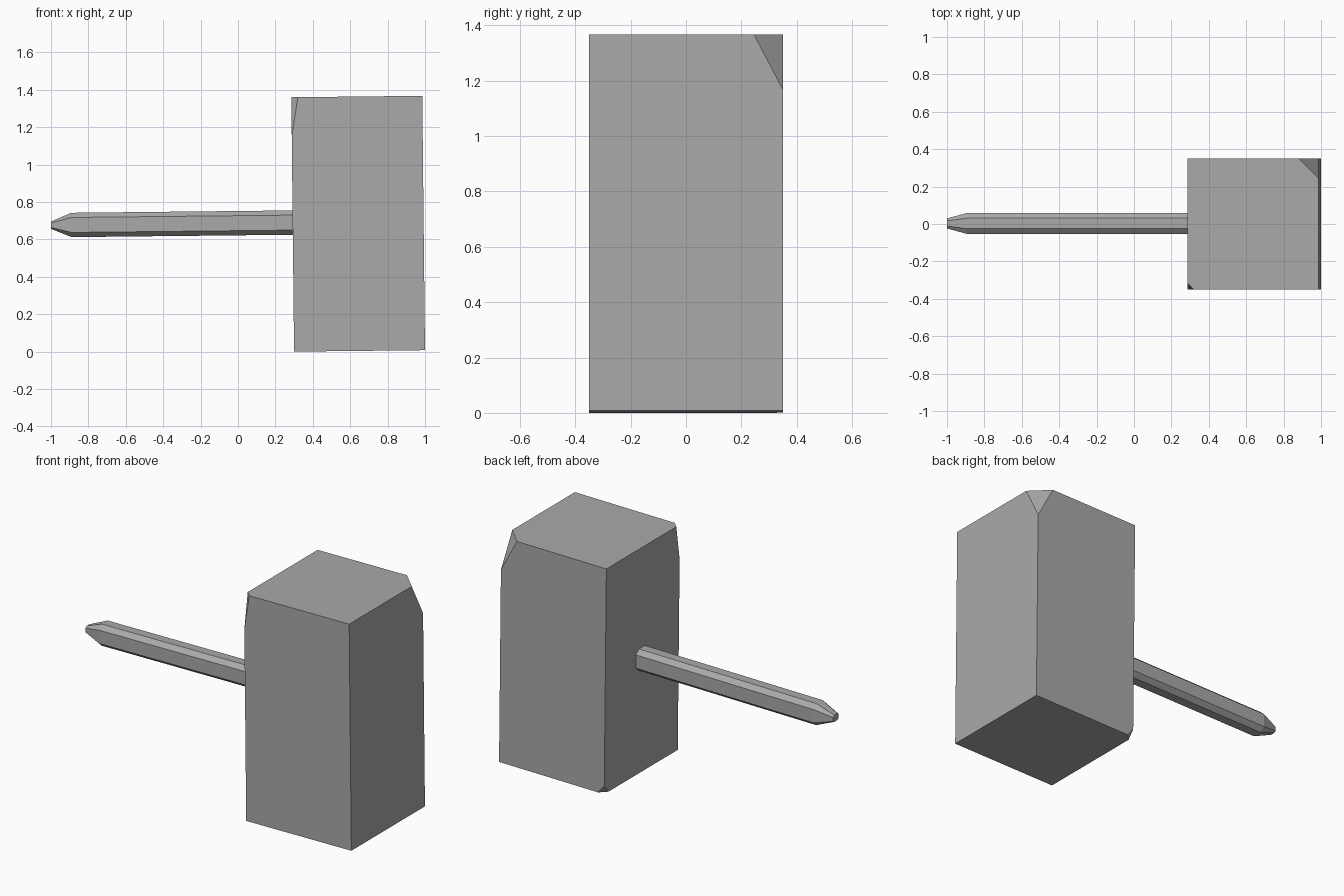
import bpy, bmesh
from mathutils import Vector

cube = bpy.data.objects.get("Cube")
if cube:
    bpy.data.objects.remove(cube, do_unlink=True)

TILT = -0.0107  # the whole hammer leans very slightly

grey = bpy.data.materials.new("stone grey")
grey.use_nodes = True
colour = (0.4, 0.4, 0.4, 1)
grey.diffuse_color = colour
grey.node_tree.nodes["Principled BSDF"].inputs["Base Color"].default_value = colour


def finish(bm, name, location):
    bmesh.ops.recalc_face_normals(bm, faces=bm.faces)
    mesh = bpy.data.meshes.new(name)
    bm.to_mesh(mesh)
    bm.free()
    mesh.materials.append(grey)
    obj = bpy.data.objects.new(name, mesh)
    obj.location = location
    obj.rotation_euler.y = TILT
    bpy.context.collection.objects.link(obj)
    return obj


def chip_corner(bm, half, signs, cut):
    """Slice one box corner off; cut is the length removed along each edge."""
    corner = Vector([s * h for s, h in zip(signs, half)])
    normal = Vector([s / c for s, c in zip(signs, cut)]).normalized()
    point = corner - Vector((signs[0] * cut[0], 0, 0))
    bmesh.ops.bisect_plane(bm, geom=bm.verts[:] + bm.edges[:] + bm.faces[:],
                           plane_co=point, plane_no=normal, clear_outer=True)
    rim = [e for e in bm.edges if e.is_boundary]
    bmesh.ops.holes_fill(bm, edges=rim, sides=0)


# Head: tall block with three chipped corners
half = (0.35, 0.35, 0.68)
bm = bmesh.new()
bmesh.ops.create_cube(bm, size=2)
bmesh.ops.scale(bm, vec=half, verts=bm.verts)
chip_corner(bm, half, (1, 1, 1), (0.105, 0.105, 0.2))
chip_corner(bm, half, (-1, -1, 1), (0.035, 0.035, 0.21))
chip_corner(bm, half, (-1, 1, -1), (0.04, 0.04, 0.05))
finish(bm, "hammer_head", (0.6425, 0, 0.684))


# Handle: eight-sided bar with a tapered tip
def ring(bm, x, half_y, half_z, flat_y, flat_z):
    quarter = [(half_y, flat_z), (flat_y, half_z)]
    points = quarter + [(-y, z) for y, z in reversed(quarter)]
    points += [(-y, -z) for y, z in points]
    return [bm.verts.new((x, y, z)) for y, z in points]


bm = bmesh.new()
rings = [ring(bm, 0.01, 0.0565, 0.065, 0.028, 0.04),
         ring(bm, -1.18, 0.0565, 0.065, 0.028, 0.04),
         ring(bm, -1.29, 0.027, 0.02, 0.014, 0.012)]
for a, b in zip(rings, rings[1:]):
    for i in range(len(a)):
        j = (i + 1) % len(a)
        bm.faces.new((a[i], a[j], b[j], b[i]))
bm.faces.new(rings[0])
bm.faces.new(rings[-1])
finish(bm, "handle", (0.29, 0.003, 0.69))
